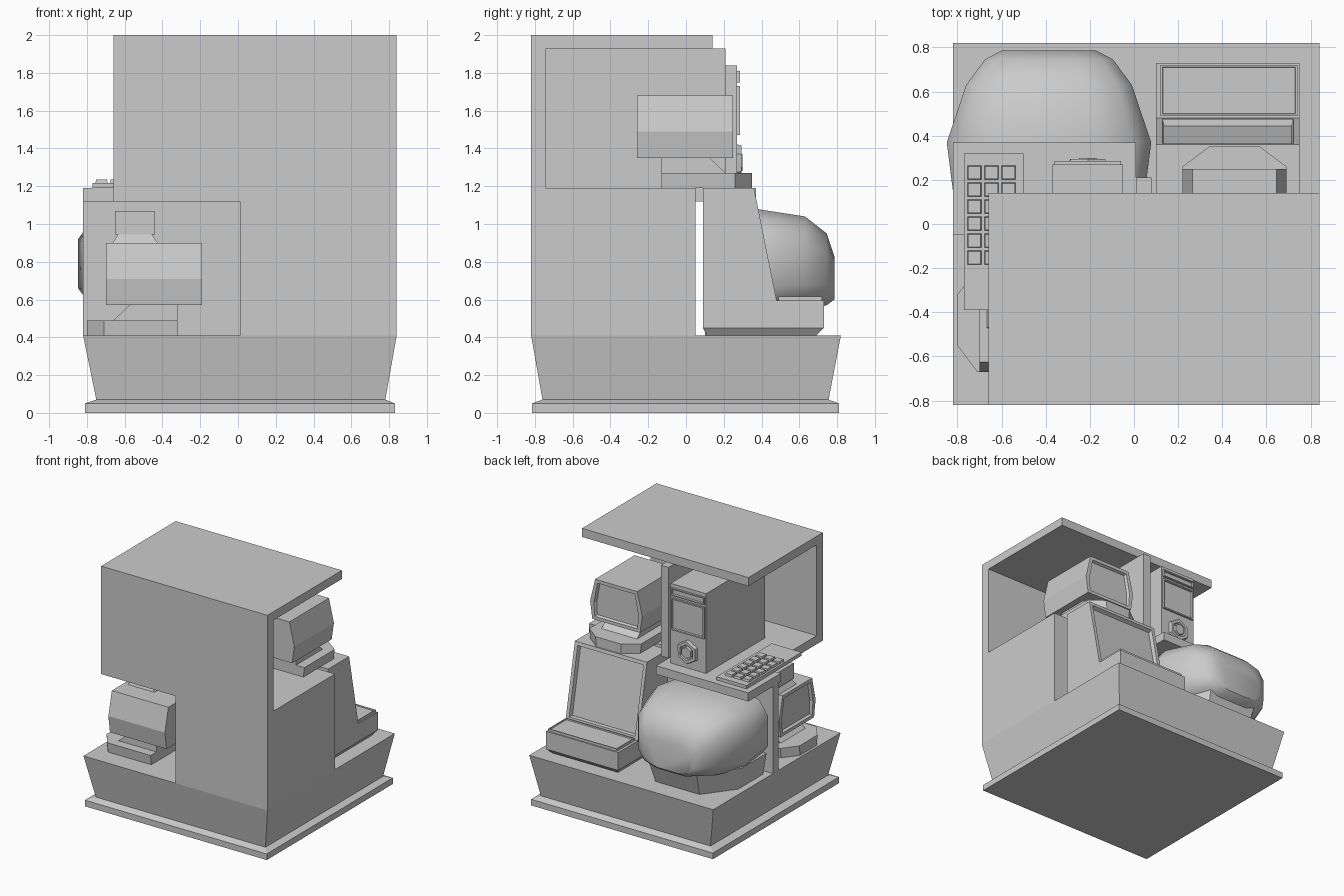
import bpy, bmesh, math

if "Cube" in bpy.data.objects:
    bpy.data.objects.remove(bpy.data.objects["Cube"])


def loft(name, rings):
    """Closed mesh bridging rings that all have the same point count."""
    bm = bmesh.new()
    vs = [[bm.verts.new(p) for p in r] for r in rings]
    n = len(rings[0])
    for a, b in zip(vs, vs[1:]):
        for i in range(n):
            bm.faces.new((a[i], a[(i + 1) % n], b[(i + 1) % n], b[i]))
    bm.faces.new(vs[0][::-1])
    bm.faces.new(vs[-1])
    bmesh.ops.recalc_face_normals(bm, faces=bm.faces)
    me = bpy.data.meshes.new(name)
    bm.to_mesh(me)
    bm.free()
    ob = bpy.data.objects.new(name, me)
    bpy.context.collection.objects.link(ob)
    return ob


def rect(x0, x1, y0, y1, z):
    return [(x0, y0, z), (x1, y0, z), (x1, y1, z), (x0, y1, z)]


def box(name, x0, x1, y0, y1, z0, z1):
    return loft(name, [rect(x0, x1, y0, y1, z0), rect(x0, x1, y0, y1, z1)])


def side_prism(name, yz, x0, x1):
    return loft(name, [[(x, y, z) for y, z in yz] for x in (x0, x1)])


def recess(ob, normal, rim, depth, slope=0.012):
    """Inset the largest face looking along normal, then push it in."""
    bm = bmesh.new()
    bm.from_mesh(ob.data)
    bm.normal_update()
    d = [f for f in bm.faces if f.normal.dot(normal) > 0.9 * sum(c * c for c in normal) ** 0.5]
    f = max(d, key=lambda q: q.calc_area())
    bmesh.ops.inset_individual(bm, faces=[f], thickness=rim)
    bmesh.ops.inset_individual(bm, faces=[f], thickness=slope, depth=-depth)
    bm.to_mesh(ob.data)
    bm.free()


def place(obs, loc, turn):
    for o in obs:
        o.location = loc
        o.rotation_euler[2] = turn


# Plinth and flared base
loft("plinth", [rect(-.81, .83, -.815, .81, 0), rect(-.81, .83, -.815, .81, .05),
                rect(-.75, .78, -.76, .755, .07)])
loft("flared_base", [rect(-.75, .78, -.76, .755, .07), rect(-.82, .84, -.82, .82, .41)])

# Booth: solid lower block, front panel, roof, divider, counter and its leg
box("lower_block", .01, .84, -.82, .05, .41, 1.19)
box("front_panel", -.66, .84, -.82, -.74, 1.12, 1.93)
box("roof", -.66, .84, -.82, .14, 1.93, 2.0)
box("divider", .01, .08, -.74, .21, 1.19, 1.93)
box("counter", -.82, .01, -.05, .37, 1.12, 1.19)
box("counter_inner", -.66, .01, -.74, -.05, 1.12, 1.19)
box("counter_leg", -.82, .01, -.02, .05, .41, 1.12)


# Small monitor on a chamfered stand (used twice)
def monitor(tag, loc, turn):
    def outline(k, z):
        half = [(.235, -.13), (.235, .26), (.115, .35)]
        pts = half + [(-x, y) for x, y in half[::-1]]
        return [(x * k, y, z) for x, y in pts]
    stand = loft(tag + "_monitor_stand", [outline(.96, 0), outline(1, .08)])
    neck = side_prism(tag + "_monitor_neck", [(-.13, .08), (.21, .08), (.12, .165), (-.13, .165)], -.16, .16)
    half = [(.215, .16), (.235, .30), (.19, .49)]
    sec = half + [(-x, z) for x, z in half[::-1]]
    case = loft(tag + "_monitor_case", [[(x, y, z) for x, z in sec] for y in (-.26, .25)])
    recess(case, (0, 1, 0), .035, .02)
    place([stand, neck, case], loc, turn)


monitor("upper", (.455, 0, 1.19), 0)
monitor("lower", (-.45, -.435, .41), math.pi / 2)

# Little box on the lower monitor
loft("small_unit_foot", [rect(-.665, -.425, -.47, -.21, .90), rect(-.63, -.46, -.45, -.23, .95)])
box("small_unit", -.65, -.44, -.46, -.22, .945, 1.07)

# Tall terminal with sloped screen and built-in keyboard
terminal = side_prism("terminal_body", [(.09, .45), (.73, .45), (.73, .595), (.48, .595), (.36, 1.19), (.09, 1.19)],
                      .10, .75)
recess(terminal, (0, .98, .2), .04, .03)
loft("terminal_foot", [rect(.13, .72, .11, .69, .41), rect(.10, .75, .09, .73, .45)])
keys = box("terminal_keyboard", .12, .74, .49, .72, .595, .615)
recess(keys, (0, 0, 1), .012, .008, .004)

# Computer tower with slot, bay and hexagonal dial
box("tower", -.37, -.05, -.49, .27, 1.19, 1.84)
slot = box("tower_slot", -.36, -.06, .26, .285, 1.75, 1.81)
recess(slot, (0, 1, 0), .012, .015, .003)
bay = box("tower_bay", -.36, -.06, .26, .285, 1.47, 1.73)
recess(bay, (0, 1, 0), .015, .018, .003)


def hexagon(r, y):
    return [(-.21 + r * math.cos(math.pi * i / 3 + .5), y, 1.325 + r * math.sin(math.pi * i / 3 + .5))
            for i in range(6)]


loft("tower_dial_ring", [hexagon(.10, .26), hexagon(.09, .295), hexagon(.065, .295), hexagon(.06, .275)])
loft("tower_dial", [hexagon(.05, .26), hexagon(.045, .30)])

# Keypad on the counter: tray plus 3 x 6 keys
box("keypad_tray", -.77, -.50, -.39, .32, 1.19, 1.218)
for c in range(3):
    for r in range(6):
        x, y = -.755 + .077 * c, .20 - .077 * r
        loft(f"key_{c}_{r}", [rect(x, x + .065, y, y + .065, 1.215),
                              rect(x + .004, x + .061, y + .004, y + .061, 1.236)])


# Bulbous desktop computer, screen towards the front, back shell rounded
def shell_ring(y, w, z0, z1, p=.62, n=12):
    pts = []
    for i in range(n):
        a = 2 * math.pi * (i + .5) / n
        c, s = math.cos(a), math.sin(a)
        m = math.cos(math.pi / n) ** p
        pts.append((-.385 + w / m * math.copysign(abs(c) ** p, c), y,
                    (z0 + z1) / 2 + (z1 - z0) / 2 / m * math.copysign(abs(s) ** p, s)))
    return pts


shell = loft("bulb_computer_shell", [shell_ring(.11, .43, .50, 1.06), shell_ring(.37, .463, .50, 1.08),
                                     shell_ring(.63, .375, .54, 1.04), shell_ring(.745, .29, .57, .95),
                                     shell_ring(.785, .215, .60, .83)])
recess(shell, (0, -1, 0), .06, .02)
bpy.context.view_layer.objects.active = shell
shell.select_set(True)
bpy.ops.object.shade_smooth_by_angle(angle=math.radians(40))


def foot(k, y1, z):
    return [(-.385 + k * x, y, z) for x, y in
            [(-.40, .10), (.40, .10), (.40, .42), (.21, y1), (-.21, y1), (-.40, .42)]]


loft("bulb_computer_foot", [foot(.95, .66, .41), foot(1.03, .72, .59)])
